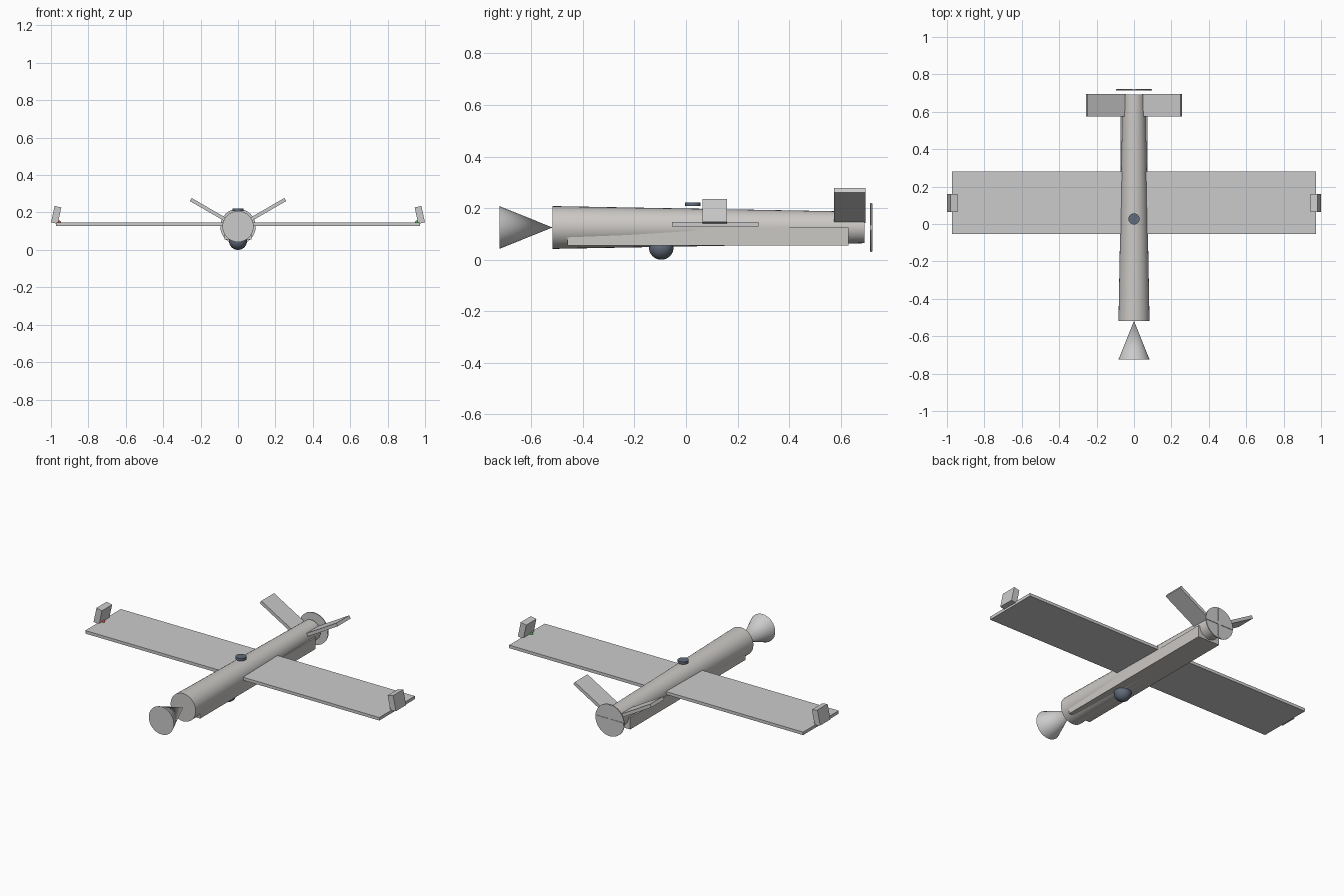
import bpy
from math import radians

if "Cube" in bpy.data.objects:
    bpy.data.objects.remove(bpy.data.objects["Cube"])


def material(name, rgb):
    m = bpy.data.materials.new(name)
    m.diffuse_color = (*rgb, 1)
    m.use_nodes = True
    m.node_tree.nodes["Principled BSDF"].inputs["Base Color"].default_value = m.diffuse_color
    return m


BODY = material("warm_grey", (0.60, 0.58, 0.56))
DARK = material("dark_blue_grey", (0.12, 0.15, 0.20))
RED = material("red", (0.8, 0.05, 0.05))
GREEN = material("green", (0.05, 0.5, 0.1))


def finish(name, mat=None, smooth=False):
    ob = bpy.context.object
    ob.name = name
    if mat:
        ob.data.materials.append(mat)
    if smooth:
        bpy.ops.object.shade_smooth_by_angle(angle=radians(35))
    return ob


def box(name, loc, size, tilt=0, mat=None):
    bpy.ops.mesh.primitive_cube_add(size=1, location=loc, rotation=(0, tilt, 0))
    bpy.context.object.scale = size
    return finish(name, mat)


def tube(name, y0, y1, r0, r1, z, mat=None, sides=32):
    """Round part along y, radius r0 at y0 and r1 at y1."""
    bpy.ops.mesh.primitive_cone_add(vertices=sides, radius1=r0, radius2=r1, depth=y1 - y0,
                                    location=(0, (y0 + y1) / 2, z), rotation=(radians(-90), 0, 0))
    return finish(name, mat, True)


def ball(name, loc, r, mat, seg=32):
    bpy.ops.mesh.primitive_uv_sphere_add(segments=seg, ring_count=seg // 2, radius=r, location=loc)
    return finish(name, mat, True)


# Fuselage, reversed nose cone and belly fairing
AXIS = 0.125
tube("fuselage", -0.518, 0.692, 0.083, 0.061, AXIS, BODY)
tube("nose_cone", -0.724, -0.518, 0.083, 0, AXIS)
box("belly_fairing", (0, 0.085, 0.09), (0.144, 1.09, 0.07), mat=BODY)

# Wing
box("wing", (0, 0.114, 0.138), (1.944, 0.336, 0.018))

# Winglets, navigation lights and V tail, mirrored
for side, label, colour in ((-1, "left", RED), (1, "right", GREEN)):
    box(f"winglet_{label}", (side * 0.972, 0.112, 0.187), (0.037, 0.096, 0.09), side * radians(-12))
    ball(f"nav_light_{label}", (side * 0.955, 0.095, 0.148), 0.009, colour, 12)
    box(f"tail_fin_{label}", (side * 0.15, 0.635, 0.210), (0.238, 0.121, 0.019), side * radians(-30))

# Sensor ball under the nose and antenna puck on top
ball("sensor_ball", (0, -0.096, 0.048), 0.048, DARK)
bpy.ops.mesh.primitive_cylinder_add(vertices=16, radius=0.03, depth=0.015, location=(0, 0.027, 0.215))
finish("antenna_puck", DARK, True)

# Propeller disc with crossed blades
tube("propeller_disc", 0.715, 0.720, 0.095, 0.095, AXIS)
for name, size in (("blade_horizontal", (0.186, 0.009, 0.018)), ("blade_vertical", (0.018, 0.009, 0.186))):
    box(name, (0, 0.7185, AXIS), size)
